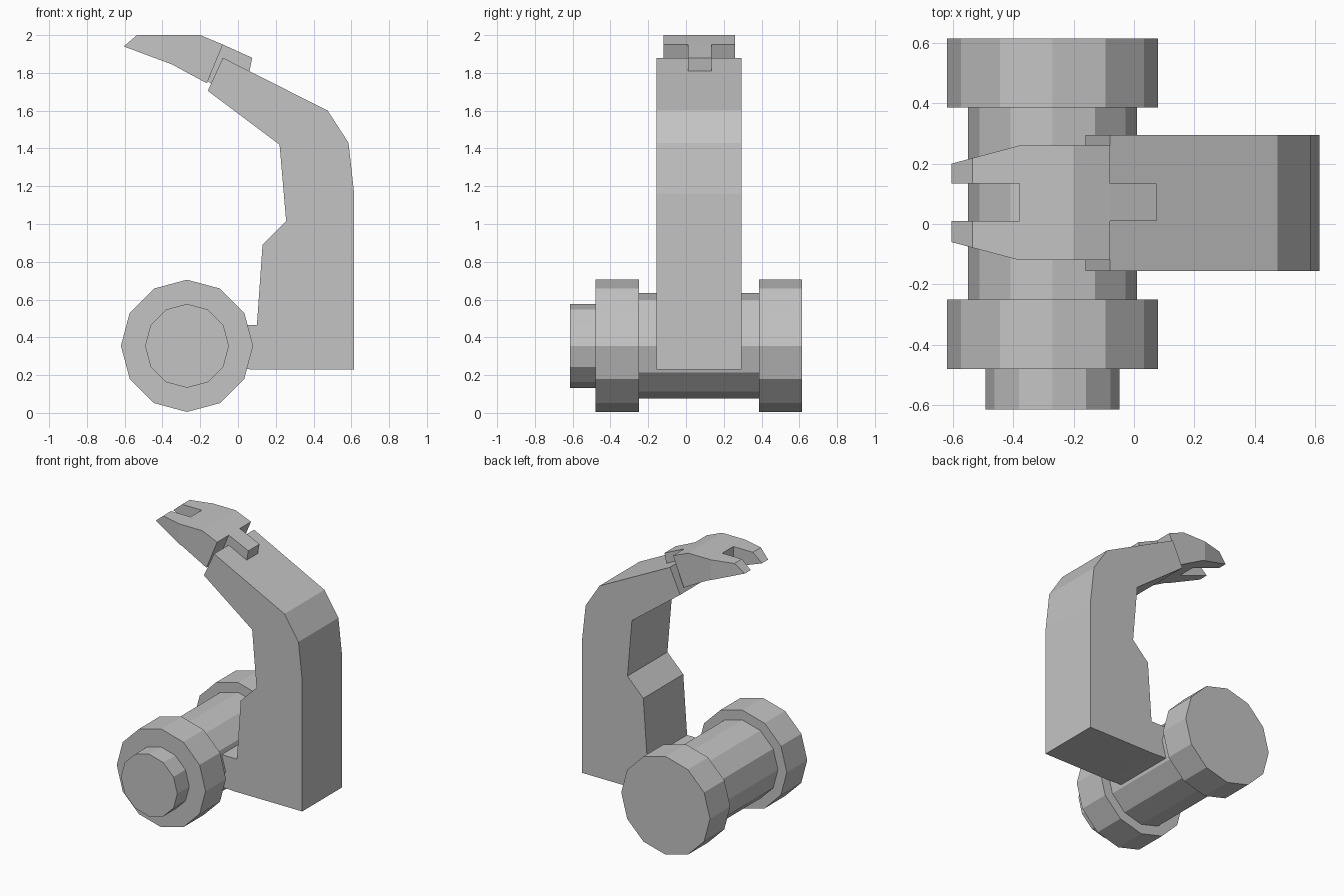
import bpy, bmesh, math
from mathutils import Vector

if "Cube" in bpy.data.objects:
    bpy.data.objects.remove(bpy.data.objects["Cube"])

grey = bpy.data.materials.new("plain grey")
grey.diffuse_color = (0.55, 0.55, 0.55, 1)
grey.use_nodes = True
grey.node_tree.nodes["Principled BSDF"].inputs["Base Color"].default_value = grey.diffuse_color


def finish(bm, name):
    bmesh.ops.recalc_face_normals(bm, faces=bm.faces)
    mesh = bpy.data.meshes.new(name)
    bm.to_mesh(mesh)
    bm.free()
    mesh.materials.append(grey)
    obj = bpy.data.objects.new(name, mesh)
    bpy.context.collection.objects.link(obj)
    return obj


def prism(profile, y0, y1):
    """Side profile (x, z) extruded along y."""
    bm = bmesh.new()
    a = [bm.verts.new((x, y0, z)) for x, z in profile]
    b = [bm.verts.new((x, y1, z)) for x, z in profile]
    bm.faces.new(a)
    bm.faces.new(b[::-1])
    n = len(a)
    for i in range(n):
        j = (i + 1) % n
        bm.faces.new((a[i], b[i], b[j], a[j]))
    bmesh.ops.recalc_face_normals(bm, faces=bm.faces)
    return bm


def lathe(profile, cx, cz, sides, name):
    """Stepped (y, radius) profile turned around an axis along y."""
    bm = bmesh.new()
    rings = []
    for y, r in profile:
        rings.append([bm.verts.new((cx + r * math.cos(math.tau * i / sides), y,
                                    cz + r * math.sin(math.tau * i / sides)))
                      for i in range(sides)])
    for a, b in zip(rings, rings[1:]):
        for i in range(sides):
            j = (i + 1) % sides
            bm.faces.new((a[i], a[j], b[j], b[i]))
    bm.faces.new(rings[0])
    bm.faces.new(rings[-1])
    return finish(bm, name)


# Roller: end boss, front flange, shaft, back flange
lathe([(-0.615, 0.222), (-0.48, 0.222), (-0.48, 0.35), (-0.25, 0.35),
       (-0.25, 0.28), (0.387, 0.28), (0.387, 0.35), (0.615, 0.35)],
      -0.27, 0.355, 12, "roller")

# Curved arm, with a lug reaching into the shaft
finish(prism([(-0.1, 0.24), (0.08, 0.23), (0.615, 0.23), (0.615, 1.16),
              (0.585, 1.43), (0.475, 1.60), (-0.08, 1.88), (-0.16, 1.705),
              (0.22, 1.42), (0.255, 1.015), (0.13, 0.89), (0.10, 0.465),
              (-0.1, 0.465)], -0.155, 0.295), "arm")

# Claw head, sides tapered towards the tip
bm = prism([(-0.605, 1.94), (-0.535, 2.0), (-0.2, 2.0), (-0.08, 1.95),
            (-0.165, 1.745), (-0.35, 1.845)], -0.12, 0.26)
for side in (-1, 1):
    cut = bmesh.ops.bisect_plane(
        bm, geom=bm.verts[:] + bm.edges[:] + bm.faces[:],
        plane_co=(-0.38, 0.07 + side * 0.19, 1.9),
        plane_no=Vector((-0.06, side * 0.225, 0)).normalized(), clear_outer=True)
    edges = [e for e in cut["geom_cut"] if isinstance(e, bmesh.types.BMEdge)]
    bmesh.ops.holes_fill(bm, edges=edges, sides=0)
head = finish(bm, "claw_head")

# Notch between the two prongs
cutter = finish(prism([(-0.8, 1.6), (-0.38, 1.6), (-0.38, 2.2), (-0.8, 2.2)],
                      0.01, 0.135), "notch_cutter")
cutter.hide_render = True
mod = head.modifiers.new("notch", "BOOLEAN")
mod.operation = "DIFFERENCE"
mod.solver = "EXACT"
mod.object = cutter
bpy.context.view_layer.objects.active = head
bpy.ops.object.modifier_apply(modifier=mod.name)
bpy.data.objects.remove(cutter)

# Tongue joining the head to the arm
finish(prism([(-0.08, 1.95), (0.075, 1.88), (0.06, 1.805), (-0.05, 1.75),
              (-0.14, 1.74), (-0.16, 1.757)], 0.01, 0.135), "tongue")
